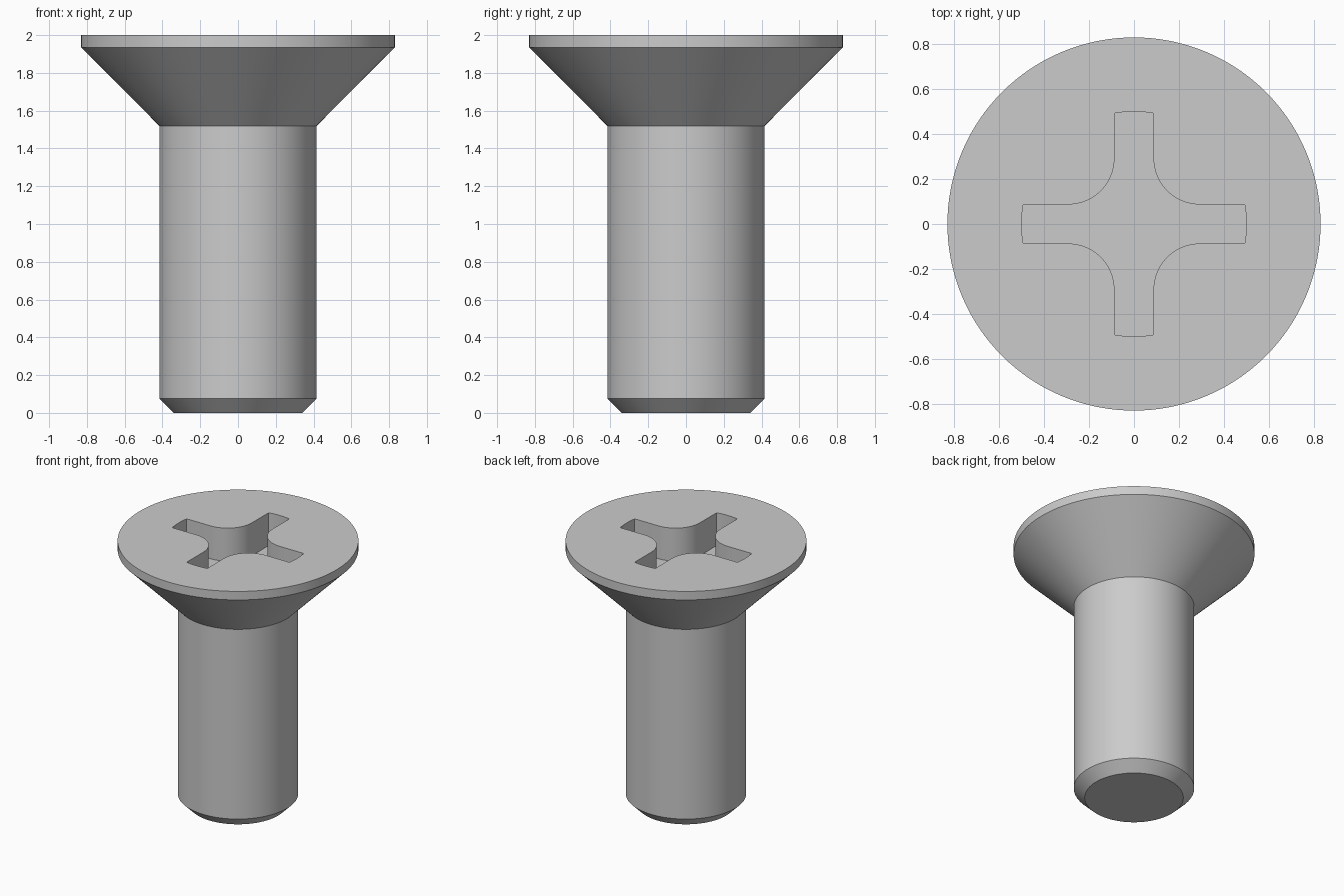
import bpy, bmesh
from math import sin, cos, pi, asin
from mathutils import Vector, Matrix

default = bpy.data.objects.get("Cube")
if default:
    bpy.data.objects.remove(default)

SEGMENTS = 128
SHANK_R, HEAD_R, TIP_R = 0.415, 0.83, 0.34
SLOT_R, SLOT_HALF, FILLET, DEPTH = 0.5, 0.087, 0.205, 0.25

steel = bpy.data.materials.new("grey steel")
steel.use_nodes = True
grey = (0.6, 0.6, 0.6, 1)
steel.diffuse_color = grey
steel.node_tree.nodes["Principled BSDF"].inputs["Base Color"].default_value = grey


def make_object(name, bm):
    bmesh.ops.recalc_face_normals(bm, faces=bm.faces)
    mesh = bpy.data.meshes.new(name)
    bm.to_mesh(mesh)
    bm.free()
    mesh.materials.append(steel)
    obj = bpy.data.objects.new(name, mesh)
    bpy.context.collection.objects.link(obj)
    return obj


# Screw body: stacked rings from chamfered tip to countersunk head
profile = [(TIP_R, 0), (SHANK_R, 0.075), (SHANK_R, 1.518), (HEAD_R, 1.935), (HEAD_R, 2)]
bm = bmesh.new()
rings = []
for r, z in profile:
    angles = [2 * pi * i / SEGMENTS for i in range(SEGMENTS)]
    rings.append([bm.verts.new((r * cos(a), r * sin(a), z)) for a in angles])
for low, high in zip(rings, rings[1:]):
    for i in range(SEGMENTS):
        j = (i + 1) % SEGMENTS
        bm.faces.new((low[i], low[j], high[j], high[i]))
bm.faces.new(rings[0][::-1])
bm.faces.new(rings[-1])
screw = make_object("countersunk_screw", bm)

# Cross recess cutter: one arm with rounded end and corner fillet, turned four times
half_angle = asin(SLOT_HALF / SLOT_R)
arm = [Vector((SLOT_R * cos(t), SLOT_R * sin(t), 0))
       for t in (half_angle * (k / 4 - 1) for k in range(9))]
corner = SLOT_HALF + FILLET
arm += [Vector((corner - FILLET * sin(t), corner - FILLET * cos(t), 0))
        for t in (pi / 2 * k / 16 for k in range(17))]
bm = bmesh.new()
outline = []
for quarter in range(4):
    turn = Matrix.Rotation(quarter * pi / 2, 3, 'Z')
    outline += [bm.verts.new(turn @ p + Vector((0, 0, 2 - DEPTH))) for p in arm]
floor = bm.faces.new(outline)
top = bmesh.ops.extrude_face_region(bm, geom=[floor], use_keep_orig=True)
moved = [v for v in top["geom"] if isinstance(v, bmesh.types.BMVert)]
bmesh.ops.translate(bm, verts=moved, vec=(0, 0, DEPTH + 0.1))
cutter = make_object("recess_cutter", bm)
cutter.hide_render = True

# Cut the recess, then drop the cutter
cut = screw.modifiers.new("cross recess", 'BOOLEAN')
cut.operation = 'DIFFERENCE'
cut.solver = 'EXACT'
cut.object = cutter
bpy.ops.object.select_all(action='DESELECT')
screw.select_set(True)
bpy.context.view_layer.objects.active = screw
bpy.ops.object.modifier_apply(modifier=cut.name)
bpy.data.objects.remove(cutter)
bpy.ops.object.shade_smooth_by_angle(angle=pi / 6)
